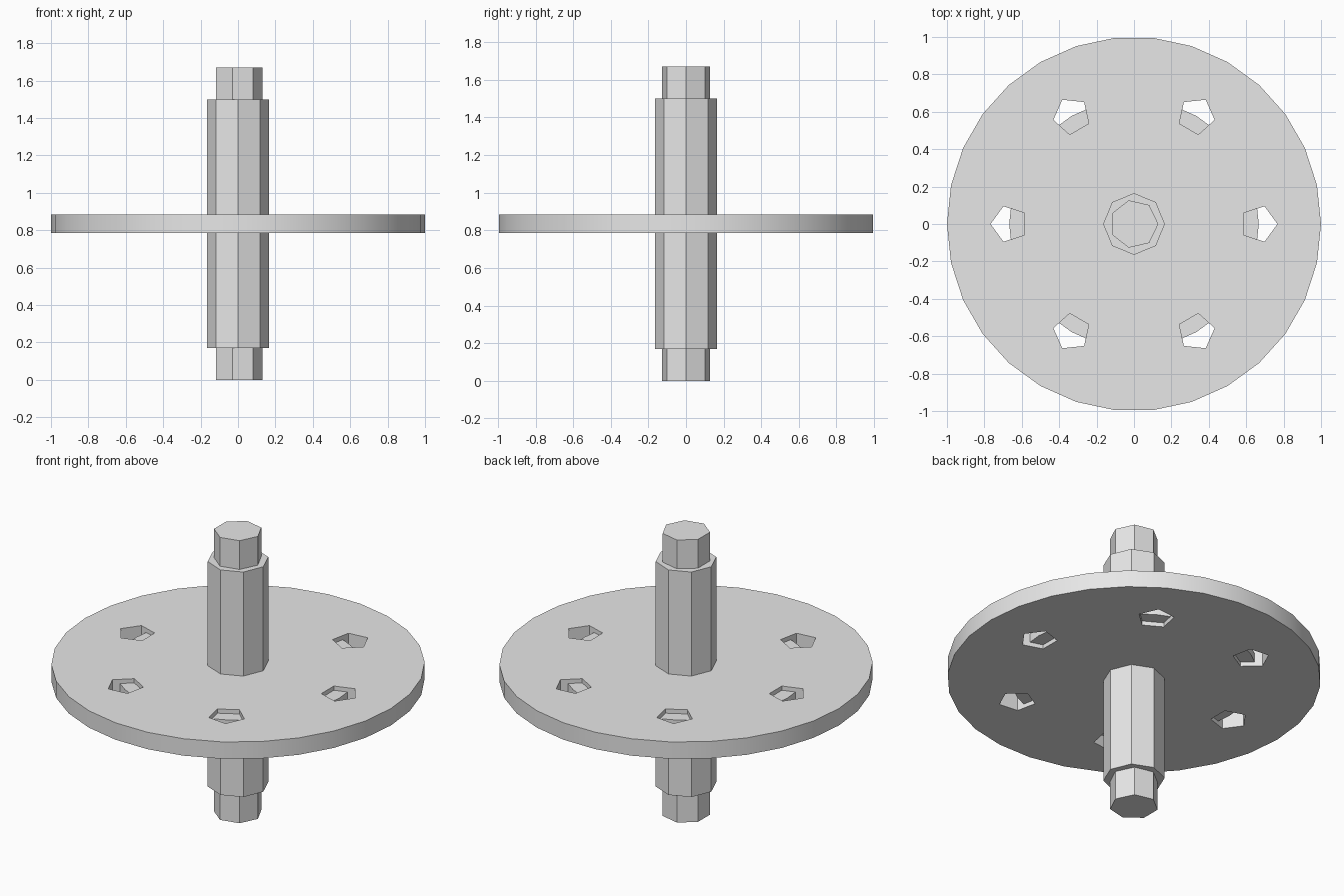
import bpy
import bmesh
from math import cos, sin, tau

cube = bpy.data.objects.get("Cube")
if cube:
    bpy.data.objects.remove(cube, do_unlink=True)

grey = bpy.data.materials.new("plain_grey")
grey.use_nodes = True
grey.diffuse_color = (0.8, 0.8, 0.8, 1)
grey.node_tree.nodes["Principled BSDF"].inputs["Base Color"].default_value = (0.8, 0.8, 0.8, 1)


def add_prism(bm, sides, radius, z0, z1, distance=0.0, turn=0.0):
    """Upright prism with its first corner pointing along the turn direction."""
    cx, cy = distance * cos(turn), distance * sin(turn)
    angles = [turn + tau * i / sides for i in range(sides)]
    bottom, top = ([bm.verts.new((cx + radius * cos(a), cy + radius * sin(a), z))
                    for a in angles] for z in (z0, z1))
    bm.faces.new(bottom[::-1])
    bm.faces.new(top)
    for i in range(sides):
        j = (i + 1) % sides
        bm.faces.new((bottom[i], bottom[j], top[j], top[i]))


def finish(name, bm):
    mesh = bpy.data.meshes.new(name)
    bm.to_mesh(mesh)
    bm.free()
    mesh.materials.append(grey)
    obj = bpy.data.objects.new(name, mesh)
    bpy.context.collection.objects.link(obj)
    return obj


def activate(obj):
    bpy.ops.object.select_all(action='DESELECT')
    obj.select_set(True)
    bpy.context.view_layer.objects.active = obj


def prism(name, sides, radius, z0, z1):
    bm = bmesh.new()
    add_prism(bm, sides, radius, z0, z1)
    return finish(name, bm)


# Axle and its narrower end pins
prism("axle", 8, 0.165, 0.17, 1.5)
prism("lower_pin", 7, 0.13, 0.0, 0.17)
prism("upper_pin", 7, 0.13, 1.5, 1.67)

# Wheel disc, and a thinner core that shows as a shelf inside the holes
disc = prism("wheel_disc", 30, 1.0, 0.785, 0.885)
core = prism("wheel_core", 30, 0.667, 0.81, 0.86)

# Ring of six five-sided holes, each pointing outward
bm = bmesh.new()
for i in range(6):
    add_prism(bm, 5, 0.1, 0.7, 1.0, distance=0.667, turn=tau * i / 6)
cutter = finish("hole_cutter", bm)
cutter.hide_render = True

holes = disc.modifiers.new("holes", 'BOOLEAN')
holes.operation = 'DIFFERENCE'
holes.solver = 'EXACT'
holes.object = cutter
activate(disc)
bpy.ops.object.modifier_apply(modifier=holes.name)
bpy.data.objects.remove(cutter, do_unlink=True)

# Round rims are smooth, corners stay sharp
for obj in (disc, core):
    activate(obj)
    bpy.ops.object.shade_smooth_by_angle()
